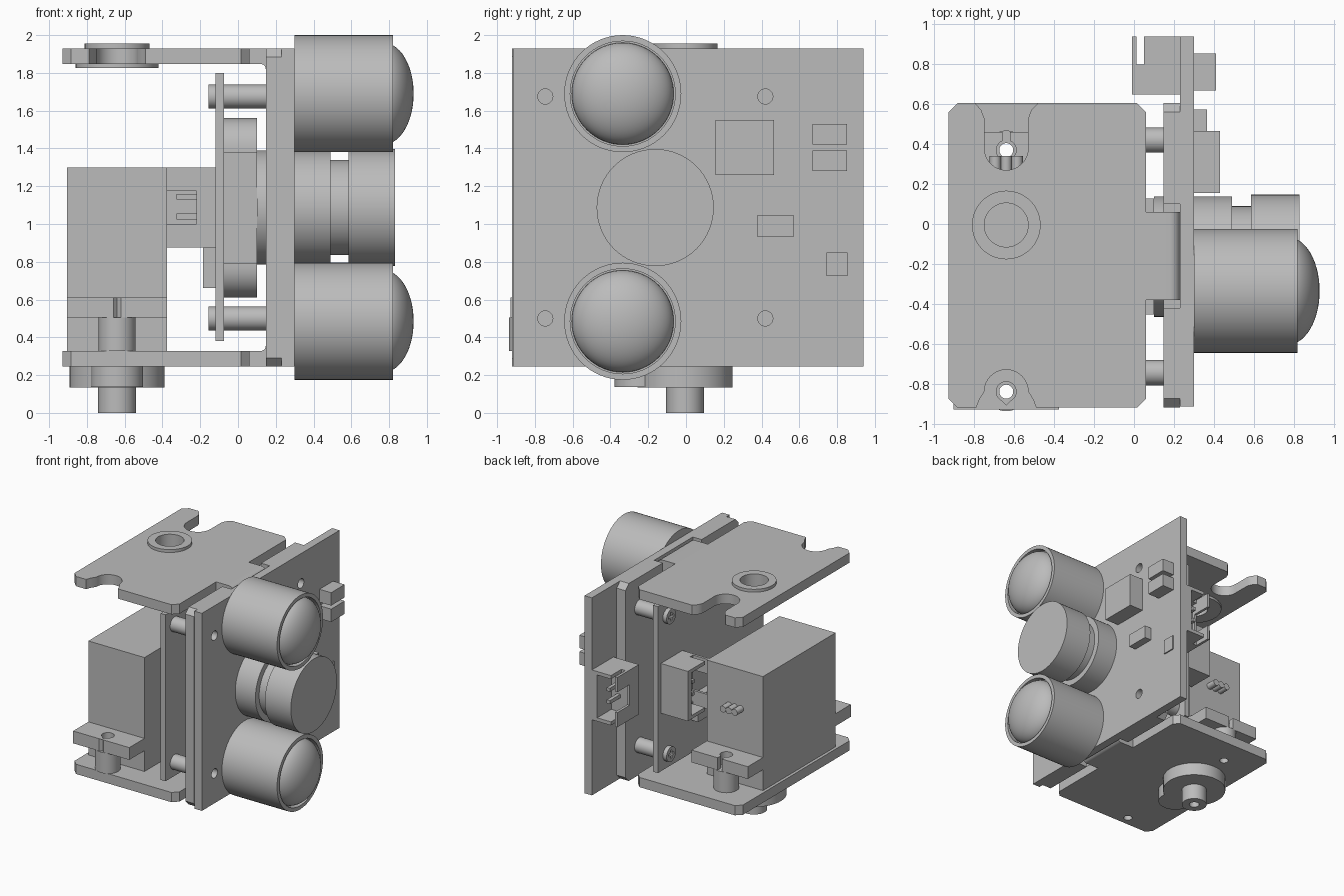
import bpy, bmesh, math
from mathutils import Matrix, Vector

cube = bpy.data.objects.get("Cube")
if cube:
    bpy.data.objects.remove(cube, do_unlink=True)

grey = bpy.data.materials.new("plain grey")
grey.use_nodes = True
grey.diffuse_color = (0.5, 0.5, 0.5, 1)
grey.node_tree.nodes["Principled BSDF"].inputs["Base Color"].default_value = (0.5, 0.5, 0.5, 1)

# Local axes of a profile plane, by extrusion axis
PLANES = {"x": ((0, 1, 0), (0, 0, 1), (1, 0, 0)),
          "y": ((1, 0, 0), (0, 0, 1), (0, -1, 0)),
          "z": ((1, 0, 0), (0, 1, 0), (0, 0, 1))}


def finish(name, bm, place=None):
    if place:
        bm.transform(place)
    bmesh.ops.remove_doubles(bm, verts=bm.verts, dist=1e-5)
    bmesh.ops.recalc_face_normals(bm, faces=bm.faces)
    mesh = bpy.data.meshes.new(name)
    bm.to_mesh(mesh)
    bm.free()
    for p in mesh.polygons:
        p.use_smooth = True
    mesh.set_sharp_from_angle(angle=math.radians(30))
    mesh.materials.append(grey)
    ob = bpy.data.objects.new(name, mesh)
    bpy.context.collection.objects.link(ob)
    return ob


def extrude(name, axis, lo, hi, outlines, place=None):
    """Solid from closed outlines; outlines inside the first are holes."""
    cu = bpy.data.curves.new(name + " profile", "CURVE")
    cu.dimensions = "2D"
    cu.fill_mode = "BOTH"
    cu.extrude = (hi - lo) / 2
    for pts in outlines:
        sp = cu.splines.new("POLY")
        sp.points.add(len(pts) - 1)
        for p, (u, v) in zip(sp.points, pts):
            p.co = (u, v, 0, 1)
        sp.use_cyclic_u = True
    tmp = bpy.data.objects.new(name + " profile", cu)
    bpy.context.collection.objects.link(tmp)
    bpy.context.view_layer.update()
    mesh = bpy.data.meshes.new_from_object(tmp.evaluated_get(bpy.context.evaluated_depsgraph_get()))
    bm = bmesh.new()
    bm.from_mesh(mesh)
    bpy.data.objects.remove(tmp, do_unlink=True)
    bpy.data.curves.remove(cu)
    bpy.data.meshes.remove(mesh)
    m = Matrix(PLANES[axis]).transposed().to_4x4()
    m.translation = Vector([(lo + hi) / 2 if a == axis else 0 for a in "xyz"])
    bm.transform(m)
    return finish(name, bm, place)


def arc(u, v, r, a0, a1, n=16):
    return [(u + r * math.cos(math.radians(a0 + (a1 - a0) * i / n)),
             v + r * math.sin(math.radians(a0 + (a1 - a0) * i / n))) for i in range(n + 1)]


def circle(u, v, r, n=48):
    return arc(u, v, r, 0, 360, n)[:-1]


def rect(u0, u1, v0, v1, c=0):
    if not c:
        return [(u0, v0), (u1, v0), (u1, v1), (u0, v1)]
    return [(u0 + c, v0), (u1 - c, v0), (u1, v0 + c), (u1, v1 - c),
            (u1 - c, v1), (u0 + c, v1), (u0, v1 - c), (u0, v0 + c)]


def box(name, x0, x1, y0, y1, z0, z1, place=None):
    return extrude(name, "z", z0, z1, [rect(x0, x1, y0, y1)], place)


BOT, TOP, T = 0.245, 1.93, 0.083
SX, SY = -0.64, -0.005              # turning axis
TABS = (-0.84, 0.37)                # servo screw positions
POSTS = [(y, z) for y in (-0.745, 0.42) for z in (0.5, 1.675)]

# Bracket: upright plate with bend reliefs either side of the necks
upright = [(-0.92, BOT + .045), (-0.875, BOT), (-0.42, BOT), (-0.42, BOT + .09), (0.1, BOT + .09), (0.1, BOT),
           (0.56, BOT), (0.605, BOT + .045), (0.605, TOP - .045), (0.56, TOP), (0.1, TOP), (0.1, TOP - .09),
           (-0.42, TOP - .09), (-0.42, TOP), (-0.875, TOP), (-0.92, TOP - .045)]
extrude("bracket_upright", "x", 0.147, 0.23, [upright])
neck = ([(0.05, TOP - T), (0.12, TOP - T)] + arc(0.12, TOP - T - .027, .027, 90, 0, 6)
        + [(0.23, TOP - T - .027)] + arc(0.18, TOP - .05, .05, 0, 90, 8) + [(0.05, TOP)])
extrude("bracket_top_neck", "y", -0.38, 0.06, [neck])
extrude("bracket_bottom_neck", "y", -0.38, 0.06, [[(x, BOT + TOP - z) for x, z in neck]])

# Bracket flanges: the top one has two open notches
top_outline = ([(-0.885, -0.92), (-0.79, -0.92), (-0.775, -0.88)] + arc(SX, -0.84, .11, 180, 0)
               + [(-0.505, -0.88), (-0.49, -0.92), (0.015, -0.92), (0.06, -0.875), (0.06, 0.56), (0.015, 0.605),
                  (-0.48, 0.605), (-0.515, 0.57), (-0.53, 0.53)] + arc(SX, 0.38, .11, 0, -180)
               + [(-0.75, 0.53), (-0.765, 0.57), (-0.795, 0.605), (-0.885, 0.605), (-0.93, 0.56), (-0.93, -0.875)])
extrude("top_flange", "z", TOP - T, TOP, [top_outline, circle(SX, SY, .11)])
extrude("bottom_flange", "z", BOT, BOT + T,
        [rect(-0.93, 0.06, -0.92, 0.605, .045)] + [circle(SX, y, .035) for y in TABS])
extrude("bushing_top", "z", TOP, 1.955, [circle(SX, SY, .172), circle(SX, SY, .11)])
extrude("bushing_bottom", "z", 1.825, TOP - T, [circle(SX, SY, .22), circle(SX, SY, .11)])

# Servo with mounting tabs, gear case and output shaft
box("servo_body", -0.905, -0.375, -0.725, 0.255, BOT, 1.30)
for side, y, end, inner in ((-1, TABS[0], -0.93, -0.725), (1, TABS[1], 0.46, 0.255)):
    key = [(SX - .02 * side, end)] + arc(SX, y, .05, side * 113, side * 427, 24) + [(SX + .02 * side, end)]
    e, f = (-0.375, -0.905) if side > 0 else (-0.905, -0.375)
    extrude("servo_tab", "z", 0.505, 0.61, [key + [(e, end), (e, inner), (f, inner), (f, end)]])
    extrude("servo_standoff", "z", BOT + T, 0.505, [circle(SX, y, .098), circle(SX, y, .035)])
extrude("gear_case", "z", 0.135, BOT, [circle(SX, SY, .252)])
extrude("gear_case_lobe", "z", 0.137, BOT, [circle(SX, -0.24, .138)])
extrude("output_shaft", "z", 0.05, 0.135, [circle(SX, SY, .1)])
extrude("output_shaft_end", "z", 0.0, 0.05, [circle(SX, SY, .1), circle(SX, SY, .04)])
for i in range(3):
    extrude("servo_lead", "y", 0.25, 0.34, [circle(-0.695 + .055 * i, 0.97, .028, 16)])

# Sensor board with small parts
extrude("sensor_board", "x", 0.23, 0.30, [rect(-0.915, 0.94, BOT, TOP)] + [circle(y, z, .04, 24) for y, z in POSTS])
box("large_chip", 0.30, 0.43, 0.155, 0.465, 1.26, 1.55)
box("upper_block", 0.30, 0.41, 0.67, 0.853, 1.42, 1.53)
box("lower_block", 0.30, 0.41, 0.67, 0.853, 1.28, 1.39)
box("medium_chip", 0.30, 0.365, 0.375, 0.573, 0.935, 1.045)
box("small_chip", 0.30, 0.31, 0.745, 0.855, 0.725, 0.85)

# Domed sensors, turned from a profile
for z in (0.485, 1.69):
    bm = bmesh.new()
    dome = [(0.77 + .16 * math.sin(a), .27 * math.cos(a)) for a in (math.pi / 2 * i / 14 for i in range(15))]
    prof = [(0.30, 0), (0.30, .31), (0.82, .31), (0.82, .278), (0.77, .278)] + dome
    vs = [bm.verts.new((x, r, 0)) for x, r in prof]
    es = [bm.edges.new(p) for p in zip(vs, vs[1:])]
    bmesh.ops.spin(bm, geom=vs + es, cent=(0, 0, 0), axis=(1, 0, 0), angle=2 * math.pi, steps=64)
    finish("domed_sensor", bm, Matrix.Translation((0, -0.335, z)))

# Camera lens and its mount
LY, LZ = -0.163, 1.087
for name, x0, x1, r in (("lens_base", 0.10, 0.49, .302), ("lens_neck", 0.49, 0.585, .252), ("lens_head", 0.585, 0.83, .31)):
    extrude(name, "x", x0, x1, [circle(LY, LZ, r, 64)])
mount = (arc(LY, 1.40, .16, 0, 180) + [(LY - .16, 1.38), (LY - .29, 1.38), (LY - .29, 0.79), (LY - .16, 0.79)]
         + arc(LY, 0.77, .16, 180, 360) + [(LY + .16, 0.79), (LY + .29, 0.79), (LY + .29, 1.38), (LY + .16, 1.38)])
extrude("lens_mount", "x", -0.075, 0.10, [mount])

# Camera board on four posts with cross-head screws
box("camera_board", -0.12, -0.075, -0.87, 0.55, 0.38, 1.80)
box("camera_chip", -0.185, -0.12, -0.2, 0.1, 0.66, 0.875)
for y, z in POSTS:
    extrude("post", "x", -0.075, 0.147, [circle(y, z, .063, 32)])
    a, b = .036, .011
    cross = [(b, a), (b, b), (a, b), (a, -b), (b, -b), (b, -a), (-b, -a), (-b, -b), (-a, -b), (-a, b), (-b, b), (-b, a)]
    extrude("screw_head", "x", -0.155, -0.12, [circle(y, z, .063, 32), [(y + u, z + v) for u, v in cross]])


# Open connector: shell, slotted side walls, notched thin wall and pins
def connector(w, d, place, h=0.425, t=0.03):
    box("connector_back", 0, w, 0, .1, 0, h, place)
    box("connector_base", w - .05, w, 0, d, 0, h, place)
    wall = [(0, 0), (w, 0), (w, d), (.06, d), (.06, d - .14), (.02, d - .14), (.02, d), (0, d)]
    for z in (0, h - t):
        extrude("connector_side", "z", z, z + t, [wall], place)
    notch = [(0, 0), (d, 0), (d, .125), (d - .165, .125), (d - .165, .3), (d, .3), (d, h), (0, h)]
    extrude("connector_notched_wall", "x", 0, .022, [notch], place)
    for z in (.15, .255):
        box("connector_pin", w / 2 - .015, w / 2 + .015, .05, d - .05, z, z + .03, place)


connector(0.24, 0.29, Matrix.Translation((-0.01, 0.65, 0.89)))
connector(0.29, 0.255, Matrix.Translation((-0.12, 0.22, 0.875)) @ Matrix.Rotation(math.pi / 2, 4, "Z"))
